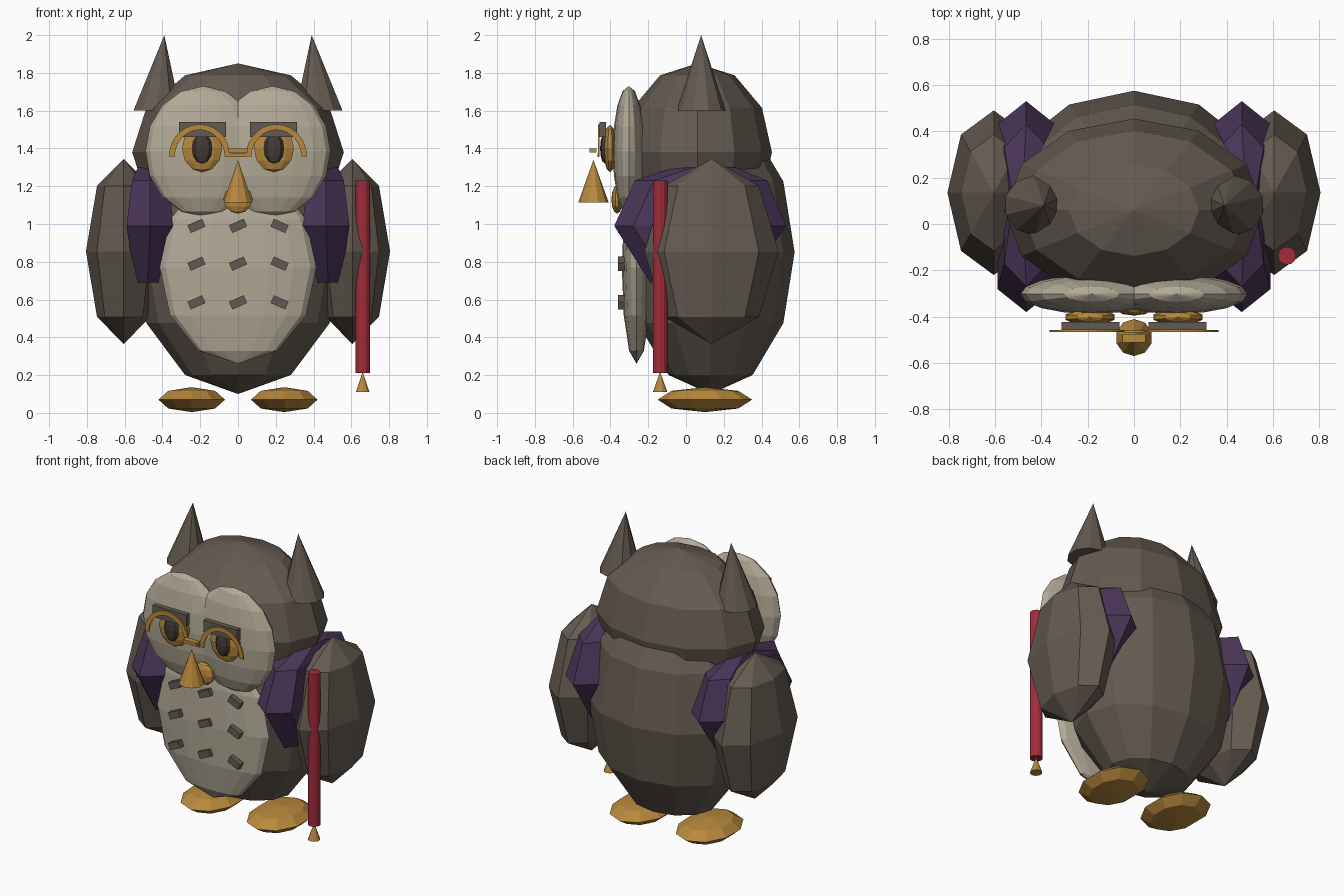
import bpy, bmesh, math
from mathutils import Matrix, Vector

if "Cube" in bpy.data.objects:
    bpy.data.objects.remove(bpy.data.objects["Cube"])


def material(name, r, g, b):
    m = bpy.data.materials.new(name)
    m.diffuse_color = (r, g, b, 1)
    m.use_nodes = True
    m.node_tree.nodes["Principled BSDF"].inputs["Base Color"].default_value = m.diffuse_color
    return m


BROWN = material("feather_brown", 0.13, 0.105, 0.083)
CREAM = material("cream", 0.45, 0.40, 0.31)
GOLD = material("gold", 0.48, 0.25, 0.045)
PURPLE = material("vest_purple", 0.07, 0.036, 0.10)
RED = material("staff_red", 0.36, 0.025, 0.042)
DARK = material("pupil_dark", 0.055, 0.043, 0.038)


def finish(name, bm, mat):
    bmesh.ops.recalc_face_normals(bm, faces=bm.faces)
    me = bpy.data.meshes.new(name)
    bm.to_mesh(me)
    bm.free()
    me.materials.append(mat)
    ob = bpy.data.objects.new(name, me)
    bpy.context.collection.objects.link(ob)
    return ob


def place(loc, size, turn=0):
    return (Matrix.Translation(loc) @ Matrix.Rotation(turn, 4, 'Y')
            @ Matrix.Diagonal((*size, 1)))


def ball(name, loc, radii, mat, seg=12, rings=6):
    bm = bmesh.new()
    bmesh.ops.create_uvsphere(bm, u_segments=seg, v_segments=rings, radius=1,
                              matrix=place(loc, radii))
    return finish(name, bm, mat)


def box(name, loc, size, mat, turn=0):
    bm = bmesh.new()
    bmesh.ops.create_cube(bm, size=1, matrix=place(loc, size, turn))
    return finish(name, bm, mat)


def cone(name, base, r1, r2, height, mat, seg=8):
    bm = bmesh.new()
    x, y, z = base
    bmesh.ops.create_cone(bm, cap_ends=True, segments=seg, radius1=r1, radius2=r2,
                          depth=height, matrix=Matrix.Translation((x, y, z + height / 2)))
    return finish(name, bm, mat)


def loft(name, loops, mat):
    bm = bmesh.new()
    rows = [[bm.verts.new(p) for p in loop] for loop in loops]
    for a, b in zip(rows, rows[1:]):
        for i in range(len(a)):
            j = (i + 1) % len(a)
            bm.faces.new((a[i], a[j], b[j], b[i]))
    bm.faces.new(rows[0])
    bm.faces.new(rows[-1])
    return finish(name, bm, mat)


def vest_section(s, z, x0, x1, y0, y1):
    # six-sided plan section with pointed front and back
    mid, c = (x0 + x1) / 2, 0.1
    pts = [(mid, y0), (x1, y0 + c), (x1, y1 - c), (mid, y1), (x0, y1 - c), (x0, y0 + c)]
    return [(s * x, y, z) for x, y in pts]


def arch(name, cx, cz, y, mat):
    # thin half ring over one eye
    bm = bmesh.new()
    n, rows = 14, []
    for i in range(n + 1):
        a = math.pi * i / n
        rows.append([bm.verts.new((cx + rx * math.cos(a), yy, cz + rz * math.sin(a)))
                     for rx, rz, yy in ((0.162, 0.17, y), (0.132, 0.14, y),
                                        (0.132, 0.14, y + 0.008), (0.162, 0.17, y + 0.008))])
    for a, b in zip(rows, rows[1:]):
        for k in range(4):
            m = (k + 1) % 4
            bm.faces.new((a[k], a[m], b[m], b[k]))
    bm.faces.new(rows[0])
    bm.faces.new(rows[-1])
    return finish(name, bm, mat)


# Torso, head and belly patch
ball("body", (0, 0.13, 0.85), (0.56, 0.445, 0.75), BROWN)
ball("head", (0, 0.06, 1.38), (0.56, 0.395, 0.47), BROWN)
ball("belly", (0, -0.262, 0.77), (0.415, 0.078, 0.51), CREAM, 16, 6)

for s, side in ((-1, "left"), (1, "right")):
    # Ear tufts lean slightly inward
    ear = cone(side + "_ear", (s * 0.43, 0.08, 1.6), 0.13, 0, 0.4, BROWN, 10)
    for v in ear.data.vertices:
        v.co.x -= s * 0.04 * (v.co.z - 1.6) / 0.4
        if v.co.z < 1.65:
            v.co.z += 0.05 * max(0, 0.43 - abs(v.co.x))
    # Wings and feet
    ball(side + "_wing", (s * 0.605, 0.135, 0.855), (0.2, 0.355, 0.49), BROWN, 8, 4)
    ball(side + "_foot", (s * 0.245, 0.1, 0.07), (0.185, 0.25, 0.066), GOLD, 10, 4)
    # Vest panel under the wing
    loft(side + "_vest", [vest_section(s, 0.69, 0.41, 0.545, -0.19, 0.32),
                          vest_section(s, 0.99, 0.34, 0.59, -0.38, 0.53),
                          vest_section(s, 1.23, 0.37, 0.56, -0.27, 0.43),
                          vest_section(s, 1.3, 0.42, 0.53, -0.06, 0.26)], PURPLE)
    # Face disc, eye, pupil and brow
    ball(side + "_face_disc", (s * 0.183, -0.303, 1.385), (0.307, 0.085, 0.345), CREAM, 16, 8)
    ball(side + "_eye", (s * 0.19, -0.402, 1.4), (0.112, 0.036, 0.125), GOLD, 10, 6)
    ball(side + "_pupil", (s * 0.19, -0.43, 1.4), (0.055, 0.025, 0.08), DARK, 8, 6)
    box(side + "_brow", (s * 0.188, -0.44, 1.5), (0.25, 0.034, 0.078), BROWN)
    # Spectacle arch
    arch(side + "_spectacle_arch", s * 0.203, 1.358, -0.465, GOLD)

# Spectacle bridge
box("spectacle_bridge", (0, -0.493, 1.39), (0.1, 0.038, 0.022), GOLD)
box("bridge_link", (0, -0.464, 1.365), (0.085, 0.008, 0.022), GOLD)

# Beak: upper cone and lower rounded part
cone("upper_beak", (0, -0.49, 1.115), 0.08, 0, 0.225, GOLD, 10)
ball("lower_beak", (0, -0.365, 1.13), (0.08, 0.03, 0.075), GOLD, 10, 6)

# Belly flecks
for i, z in enumerate((0.99, 0.79, 0.585)):
    for j, x in enumerate((-0.22, 0, 0.22)):
        turn = math.radians(24 if j == 2 else -24)
        box(f"belly_fleck_{i}_{j}", (x, -0.342, z), (0.085, 0.035, 0.045), BROWN, turn)

# Furled staff with its gold tip
cone("staff", (0.66, -0.137, 0.21), 0.039, 0.039, 1.02, RED, 12)
cone("staff_tip", (0.66, -0.137, 0.11), 0.038, 0.003, 0.1, GOLD, 10)
